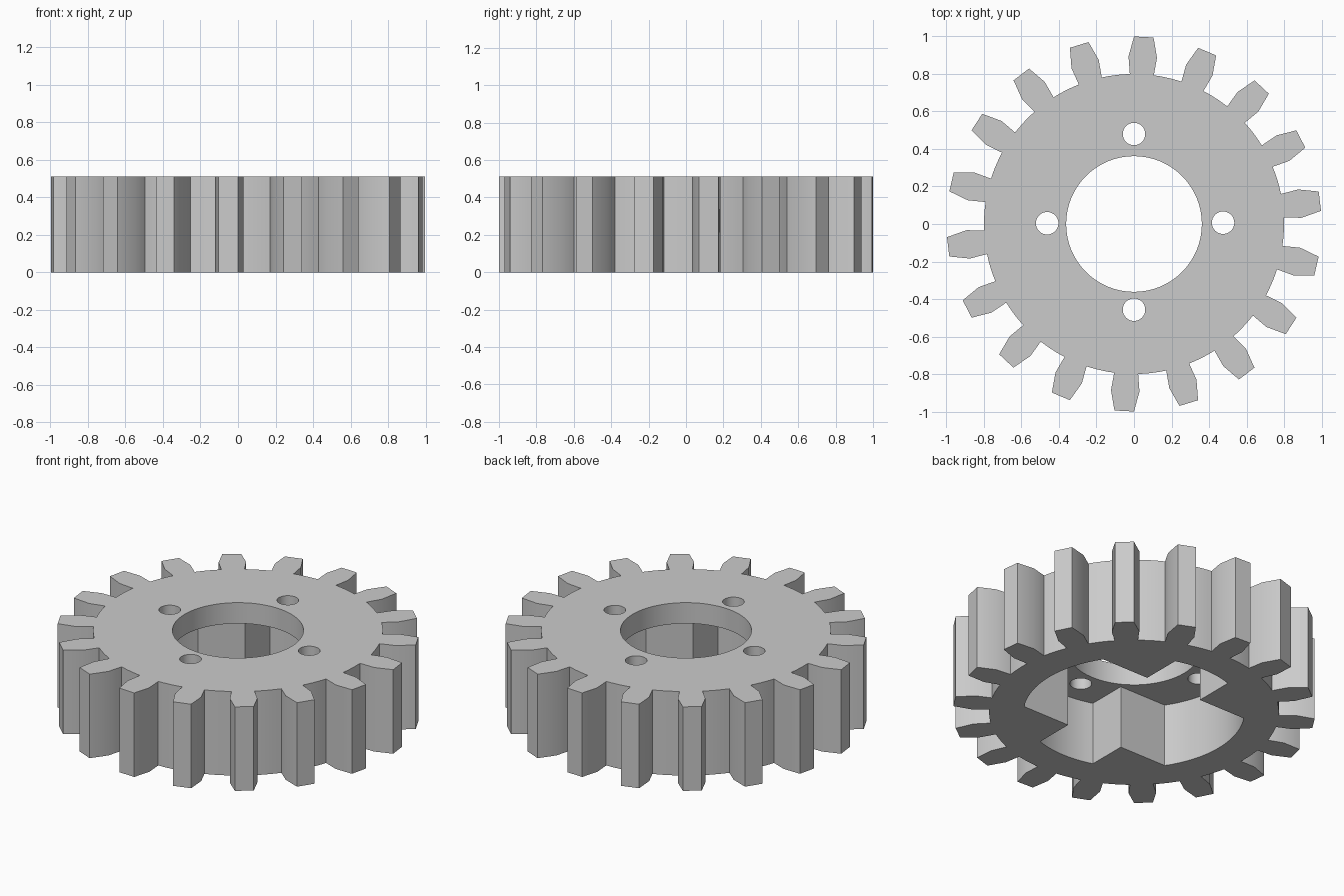
import bpy
import bmesh
from math import sin, cos, asin, pi, radians

HEIGHT = 0.512
CEILING = 0.385      # underside of the top plate
TEETH = 18

cube = bpy.data.objects.get("Cube")
if cube:
    bpy.data.objects.remove(cube, do_unlink=True)

grey = bpy.data.materials.new("plain_grey")
grey.use_nodes = True
grey.diffuse_color = (0.6, 0.6, 0.6, 1)
grey.node_tree.nodes["Principled BSDF"].inputs["Base Color"].default_value = (0.6, 0.6, 0.6, 1)


def polar(r, a):
    return (r * cos(a), r * sin(a))


def arc(r, start, end, steps):
    return [polar(r, start + (end - start) * i / steps) for i in range(steps + 1)]


def circle(r, steps, cx=0, cy=0):
    return [(cx + x, cy + y) for x, y in arc(r, 0, 2 * pi, steps)[:-1]]


def prism(name, outline, z0, z1):
    """Extrude a closed outline between two heights."""
    bm = bmesh.new()
    face = bm.faces.new([bm.verts.new((x, y, z0)) for x, y in outline])
    top = bmesh.ops.extrude_face_region(bm, geom=[face])
    verts = [v for v in top["geom"] if isinstance(v, bmesh.types.BMVert)]
    bmesh.ops.translate(bm, verts=verts, vec=(0, 0, z1 - z0))
    bmesh.ops.recalc_face_normals(bm, faces=bm.faces)
    mesh = bpy.data.meshes.new(name)
    bm.to_mesh(mesh)
    bm.free()
    mesh.materials.append(grey)
    obj = bpy.data.objects.new(name, mesh)
    bpy.context.collection.objects.link(obj)
    return obj


# Toothed outline: each tooth bulges at mid height, then tapers to a flat tip
flank = [(0.8, 0.064), (0.895, 0.076), (1.0, 0.052)]   # radius, half width
pitch = 2 * pi / TEETH
outline = []
for i in range(TEETH):
    mid = radians(7) + i * pitch
    outline += [polar(r, mid - asin(w / r)) for r, w in flank]
    outline += [polar(r, mid + asin(w / r)) for r, w in reversed(flank)]
    base = asin(flank[0][1] / flank[0][0])
    outline += arc(0.8, mid + base, mid + pitch - base, 5)[1:-1]
gear = prism("gear_body", outline, 0, HEIGHT)

# Cross-shaped recess in the underside, with arms ending on a circle
R, WIDE, NARROW = 0.61, 0.34, 0.19
wide_a, narrow_a = asin(WIDE / R), asin(NARROW / R)
half = arc(R, -wide_a, wide_a, 16) + [(NARROW, WIDE)]
half += arc(R, pi / 2 - narrow_a, pi / 2 + narrow_a, 10) + [(-NARROW, WIDE)]
cross = half + [(-x, -y) for x, y in half]
cutters = [prism("recess_cutter", cross, -0.1, CEILING)]

# Central bore and four bolt holes through the top plate
cutters.append(prism("bore_cutter", circle(0.362, 64), 0.2, 0.7))
for x, y in [(0.475, 0.007), (0, 0.48), (-0.463, 0.004), (0, -0.457)]:
    cutters.append(prism("bolt_cutter", circle(0.06, 32, x, y), 0.2, 0.7))

bpy.ops.object.select_all(action="DESELECT")
gear.select_set(True)
bpy.context.view_layer.objects.active = gear
for cutter in cutters:
    cutter.hide_render = True
    mod = gear.modifiers.new("cut", "BOOLEAN")
    mod.operation = "DIFFERENCE"
    mod.solver = "EXACT"
    mod.object = cutter
    bpy.ops.object.modifier_apply(modifier=mod.name)
    bpy.data.objects.remove(cutter, do_unlink=True)

bpy.ops.object.shade_smooth_by_angle(angle=radians(20))
